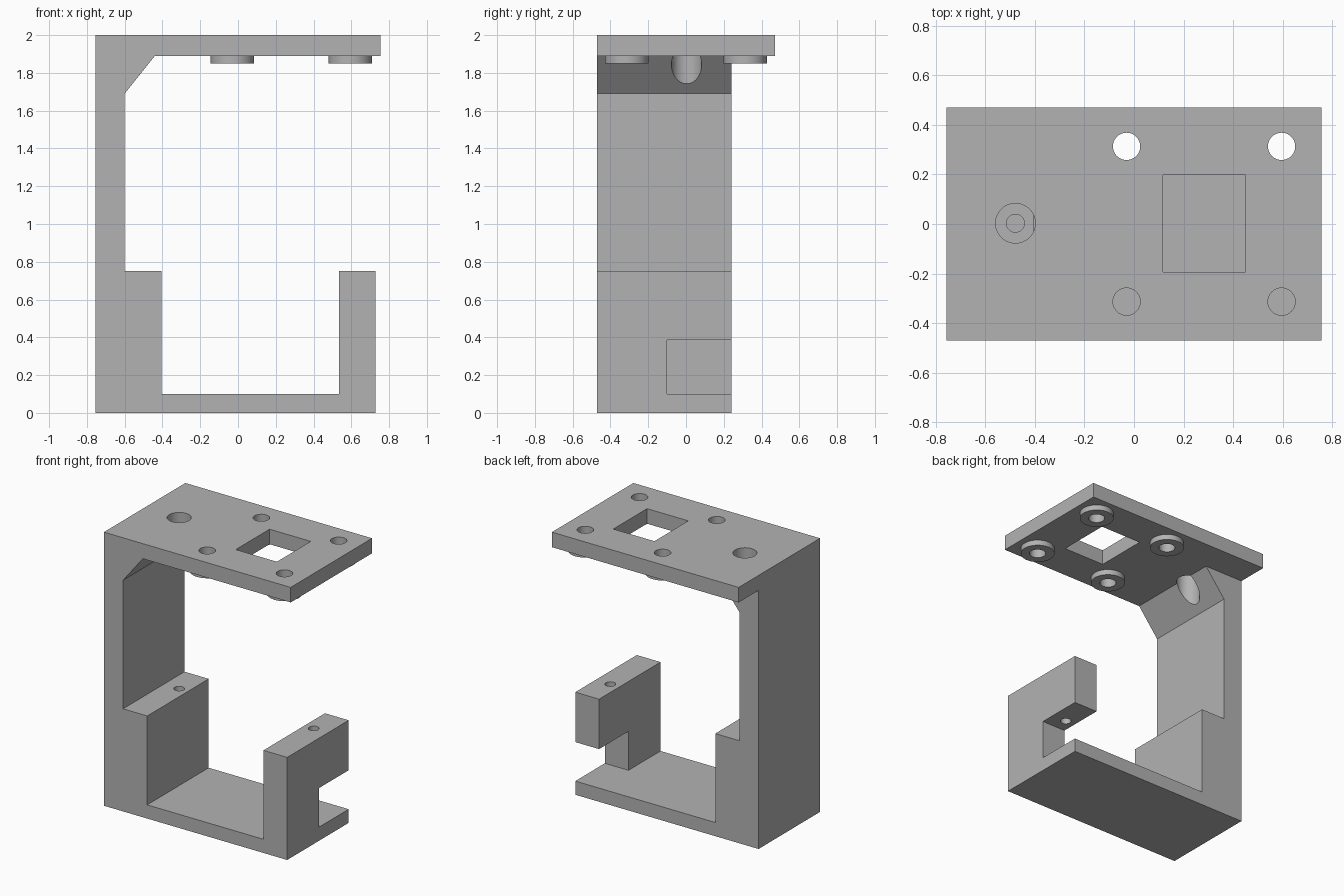
import bpy, bmesh
from math import radians

cube = bpy.data.objects.get("Cube")
if cube:
    bpy.data.objects.remove(cube, do_unlink=True)

grey = bpy.data.materials.new("plain grey")
grey.use_nodes = True
colour = (0.45, 0.45, 0.45, 1)
grey.diffuse_color = colour
grey.node_tree.nodes["Principled BSDF"].inputs["Base Color"].default_value = colour


def finish(bm, name):
    """Turn a bmesh into a grey object."""
    bmesh.ops.recalc_face_normals(bm, faces=bm.faces)
    mesh = bpy.data.meshes.new(name)
    bm.to_mesh(mesh)
    bm.free()
    mesh.materials.append(grey)
    obj = bpy.data.objects.new(name, mesh)
    bpy.context.collection.objects.link(obj)
    return obj


def extrude_profile(name, points, y0, y1):
    """Extrude an x-z outline from y0 to y1."""
    bm = bmesh.new()
    face = bm.faces.new([bm.verts.new((x, y0, z)) for x, z in points])
    new = bmesh.ops.extrude_face_region(bm, geom=[face])["geom"]
    verts = [v for v in new if isinstance(v, bmesh.types.BMVert)]
    bmesh.ops.translate(bm, verts=verts, vec=(0, y1 - y0, 0))
    return finish(bm, name)


def box(name, x0, x1, y0, y1, z0, z1):
    return extrude_profile(name, [(x0, z0), (x1, z0), (x1, z1), (x0, z1)], y0, y1)


def cylinder(name, x, y, radius, z0, z1):
    bm = bmesh.new()
    bmesh.ops.create_cone(bm, cap_ends=True, segments=48, radius1=radius,
                          radius2=radius, depth=z1 - z0)
    bmesh.ops.translate(bm, verts=bm.verts, vec=(x, y, (z0 + z1) / 2))
    return finish(bm, name)


def combine(target, tool, operation):
    """Apply a boolean and discard the tool."""
    tool.hide_render = True
    mod = target.modifiers.new(operation, 'BOOLEAN')
    mod.operation = operation
    mod.solver = 'EXACT'
    mod.object = tool
    bpy.context.view_layer.objects.active = target
    bpy.ops.object.modifier_apply(modifier=mod.name)
    bpy.data.objects.remove(tool, do_unlink=True)


left, back, front = -0.755, 0.24, -0.47
plate_bottom, floor, step_top = 1.89, 0.1, 0.75

# C-shaped frame: base, right post, left step, column, chamfer and top arm
bracket = extrude_profile("bracket", [
    (left, 0), (0.727, 0), (0.727, step_top), (0.535, step_top),
    (0.535, floor), (-0.405, floor), (-0.405, step_top), (-0.6, step_top),
    (-0.6, 1.69), (-0.44, plate_bottom), (-left, plate_bottom),
    (-left, 2), (left, 2)], front, back)

# Rear part of the top plate, overhanging the column
combine(bracket, box("plate_overhang", left, -left, back, -front, plate_bottom, 2), 'UNION')

# Four mounting bosses with screw holes
mounts = [(x, y) for x in (-0.03, 0.595) for y in (-0.313, 0.313)]
for x, y in mounts:
    combine(bracket, cylinder("boss", x, y, 0.115, 1.85, 1.92), 'UNION')
for x, y in mounts:
    combine(bracket, cylinder("mount_hole", x, y, 0.055, 1.8, 2.1), 'DIFFERENCE')

# Rectangular window, and the notch at the back of the right post
combine(bracket, box("window", 0.117, 0.45, -0.193, 0.197, 1.8, 2.1), 'DIFFERENCE')
combine(bracket, box("notch", 0.5, 0.8, -0.1, 0.4, floor, 0.385), 'DIFFERENCE')

# Access hole through the chamfer, and screw holes in the step and post
combine(bracket, cylinder("access_hole", -0.478, 0.003, 0.08, 1.5, 2.1), 'DIFFERENCE')
combine(bracket, cylinder("step_hole", -0.478, 0.003, 0.036, 0.385, 0.9), 'DIFFERENCE')
combine(bracket, cylinder("post_hole", 0.61, 0.003, 0.036, 0.3, 0.9), 'DIFFERENCE')

# Merge coplanar faces, then smooth only the round walls
bm = bmesh.new()
bm.from_mesh(bracket.data)
bmesh.ops.remove_doubles(bm, verts=bm.verts, dist=0.0001)
bmesh.ops.dissolve_limit(bm, angle_limit=radians(1), verts=bm.verts, edges=bm.edges)
bm.to_mesh(bracket.data)
bm.free()
bpy.ops.object.select_all(action='DESELECT')
bracket.select_set(True)
bpy.context.view_layer.objects.active = bracket
bpy.ops.object.shade_smooth_by_angle(angle=radians(30))
